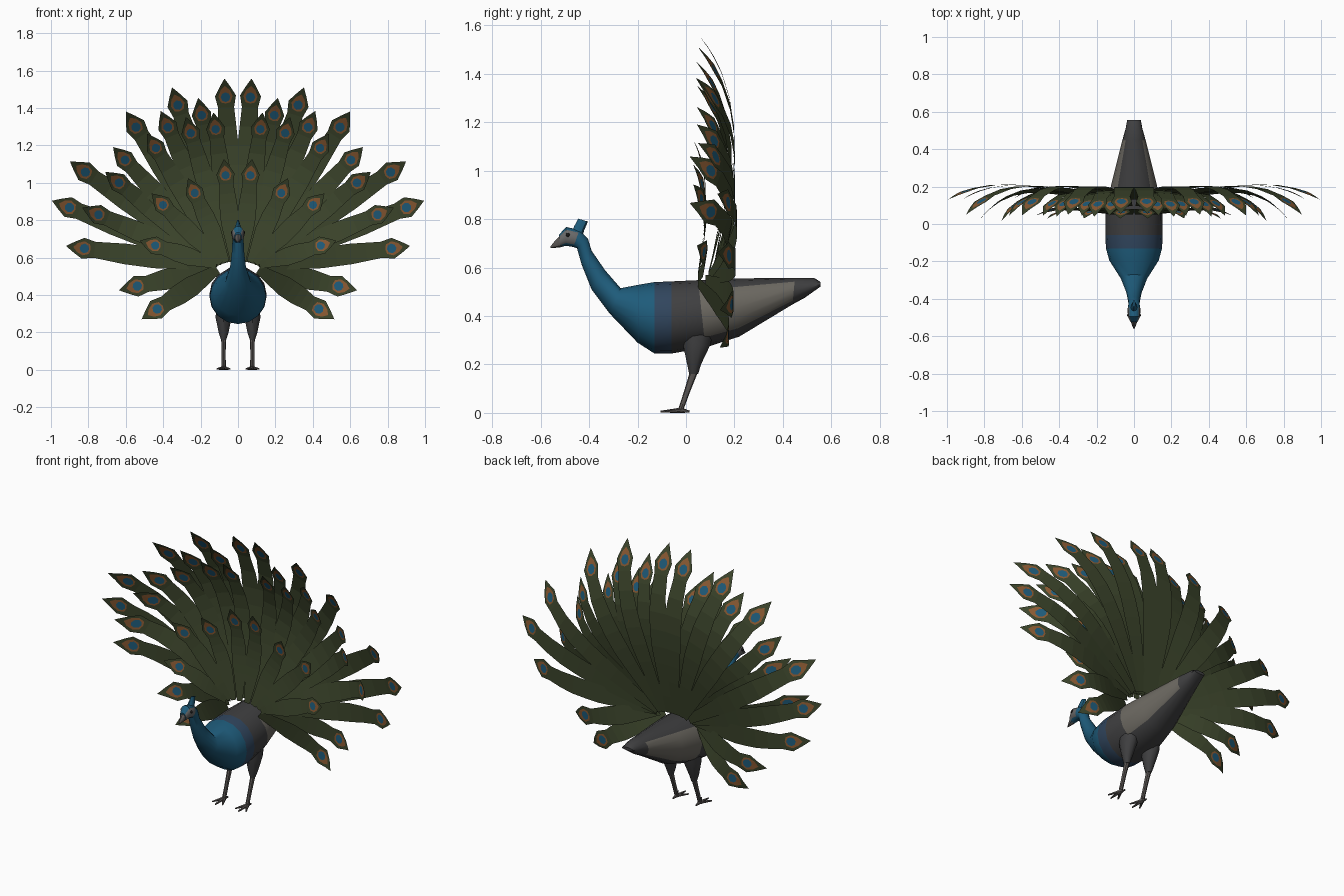
import bpy, bmesh, math
from mathutils import Vector

cube = bpy.data.objects.get("Cube")
if cube:
    bpy.data.objects.remove(cube, do_unlink=True)


def material(name, r, g, b):
    mat = bpy.data.materials.new(name)
    mat.use_nodes = True
    mat.diffuse_color = (r, g, b, 1)
    bsdf = mat.node_tree.nodes["Principled BSDF"]
    bsdf.inputs["Base Color"].default_value = (r, g, b, 1)
    bsdf.inputs["Roughness"].default_value = 0.8
    return mat


charcoal = material("charcoal", 0.05, 0.05, 0.052)
taupe = material("wing taupe", 0.15, 0.14, 0.12)
navy = material("dusky navy", 0.03, 0.06, 0.11)
blue = material("peacock blue", 0.013, 0.105, 0.195)
pale = material("pale cheek", 0.14, 0.14, 0.14)
horn = material("horn grey", 0.1, 0.09, 0.085)
green = material("feather green", 0.044, 0.058, 0.024)
copper = material("copper", 0.25, 0.1, 0.032)
black = material("eye black", 0.01, 0.01, 0.01)


def finish(bm, name, mats, smooth=True):
    mesh = bpy.data.meshes.new(name)
    bm.to_mesh(mesh)
    bm.free()
    for m in mats:
        mesh.materials.append(m)
    obj = bpy.data.objects.new(name, mesh)
    bpy.context.collection.objects.link(obj)
    if smooth:
        bpy.ops.object.select_all(action="DESELECT")
        obj.select_set(True)
        bpy.context.view_layer.objects.active = obj
        bpy.ops.object.shade_smooth_by_angle(angle=math.radians(40))
    return obj


def loft(name, sections, mats, sides=16, x=0, rule=lambda i, c: 0):
    """Each section: first edge (y, z), opposite edge (y, z), half width."""
    bm = bmesh.new()
    rings = []
    for y1, z1, y2, z2, w in sections:
        mid = Vector((x, (y1 + y2) / 2, (z1 + z2) / 2))
        up = Vector((x, y1, z1)) - mid
        ring = []
        for k in range(sides):
            a = math.tau * k / sides
            ring.append(bm.verts.new(mid + up * math.cos(a) + Vector((w * math.sin(a), 0, 0))))
        rings.append(ring)
    for i, (lo, hi) in enumerate(zip(rings, rings[1:])):
        for k in range(sides):
            n = (k + 1) % sides
            face = bm.faces.new((lo[k], lo[n], hi[n], hi[k]))
            face.material_index = rule(i, math.cos(math.tau * (k + 0.5) / sides))
    bm.faces.new(rings[0])
    last = bm.faces.new(rings[-1])
    last.material_index = rule(len(sections) - 2, 1)
    bmesh.ops.recalc_face_normals(bm, faces=bm.faces)
    return finish(bm, name, mats)


# Body, neck and head in one loft, tail end first
body_sections = [
    (.556, .54, .556, .522, .036), (.53, .557, .49, .475, .045),
    (.45, .558, .44, .448, .063), (.2, .555, .22, .315, .122),
    (.05, .548, .08, .27, .152), (-.06, .543, -.06, .245, .153),
    (-.13, .54, -.13, .245, .15), (-.19, .53, -.2, .29, .132),
    (-.27, .515, -.315, .41, .07), (-.335, .59, -.39, .51, .042),
    (-.39, .67, -.43, .61, .032), (-.405, .72, -.45, .68, .03),
    (-.44, .755, -.465, .685, .034), (-.495, .768, -.495, .69, .033),
    (-.525, .735, -.52, .685, .02)]


def body_colour(i, c):
    side = abs(c) < 0.77
    if i < 5:
        return 1 if side and i in (2, 3) else 0
    if i == 5:
        return 2
    return 4 if side and i >= 12 else 3


loft("body", body_sections, (charcoal, taupe, navy, blue, pale), rule=body_colour)

# Beak and crest
loft("beak", [(-.515, .735, -.51, .685, .021), (-.54, .712, -.535, .682, .012),
              (-.56, .687, -.56, .68, .003)], [horn], sides=8)
loft("crest", [(-.473, .742, -.43, .723, .02), (-.462, .77, -.42, .755, .016),
               (-.445, .802, -.405, .79, .006)], [blue], sides=8)


def toe(name, start, end):
    a, b = Vector(start), Vector(end)
    bm = bmesh.new()
    bmesh.ops.create_cone(bm, cap_ends=True, segments=6, radius1=.011, radius2=.004,
                          depth=(b - a).length)
    obj = finish(bm, name, [horn])
    obj.rotation_euler = (b - a).to_track_quat("Z", "Y").to_euler()
    obj.location = (a + b) / 2


# Legs, feet and eyes on both sides
for side, s in (("left", 1), ("right", -1)):
    x = s * .077
    loft(side + "_thigh", [(-.02, .36, .12, .36, .04), (-.012, .28, .1, .28, .045),
                           (.005, .2, .062, .2, .028), (.013, .16, .05, .16, .014)],
         [charcoal], sides=10, x=x)
    loft(side + "_shin", [(.016, .17, .05, .17, .013), (-.008, .09, .018, .09, .011),
                          (-.032, .015, -.01, .015, .012), (-.034, .004, -.012, .004, .012)],
         [horn], sides=8, x=x)
    for label, dx, y in (("inner", -.035, -.085), ("middle", 0, -.105),
                         ("outer", .035, -.085), ("back", 0, .015)):
        toe(f"{side}_{label}_toe", (x, -.02, .011), (x + s * dx, y, .005))
    bm = bmesh.new()
    bmesh.ops.create_uvsphere(bm, u_segments=10, v_segments=6, radius=.009)
    finish(bm, side + "_eye", [black]).location = (s * .029, -.488, .735)


# Train feathers: a bowed sheet with a spade tip holding an inset eye spot
def outline(half):
    """Mirror the right-hand outline (width, distance from tip)."""
    return half + [(-u, d) for u, d in half[-2:0:-1]]


SPADE = outline([(0, 0), (.029, .045), (.056, .093), (.043, .155), (0, .155)])
SPOT = outline([(0, .04), (.024, .062), (.038, .095), (.026, .127), (0, .134)])
PUPIL = outline([(0, .074), (.018, .082), (.026, .1), (.018, .118), (0, .126)])


def feather(name, s, eye_x, eye_z, tip_y, root, scale, twist):
    theta = math.atan2(eye_x, eye_z - .52)
    base = Vector((.01 + .11 * math.sin(theta), .55 + .03 * math.cos(theta)))
    along = Vector((eye_x, eye_z)) - base
    length = along.length + .095 * scale
    along.normalize()
    start, rise = root(theta / 2)
    curl = start + rise - tip_y
    lean = twist * math.sin(theta)
    bm = bmesh.new()

    def point(u, d):
        t = 1 - d / length
        p = base + along * (length - d) + Vector((along.y, -along.x)) * u
        y = start + rise * t - curl * t ** 4 - u * lean * t
        return bm.verts.new((s * p.x, y, p.y))

    rings = [[point(u * scale, d * scale) for u, d in shape] for shape in (SPADE, SPOT, PUPIL)]
    for index, (outer, inner) in enumerate(zip(rings, rings[1:])):
        for k in range(len(outer)):
            n = (k + 1) % len(outer)
            bm.faces.new((outer[k], outer[n], inner[n], inner[k])).material_index = index
    bm.faces.new(rings[2]).material_index = 2
    # Stem widening behind the tip, then narrowing to the root
    neck = .155 * scale
    steps = 8
    rows = []
    for k in range(steps + 1):
        f = k / steps
        w = scale * (.043 + .012 * min(1, f * 4)) - .03 * max(0, f - .5) * 2
        d = neck + (length - neck) * f
        rows.append((point(-w, d), point(w, d)))
    for (a, b), (c, e) in zip(rows, rows[1:]):
        bm.faces.new((a, b, e, c))
    bmesh.ops.recalc_face_normals(bm, faces=bm.faces)
    if sum(f.normal.y for f in bm.faces) > 0:
        bmesh.ops.reverse_faces(bm, faces=bm.faces)
    finish(bm, name, (green, copper, blue), smooth=False)


def bowed(shift):
    """Root depth and backward rise, by how far the feather leans out."""
    return lambda q: (.13 - .08 * q ** 3 - shift, .16 + .07 * q)


# Layer: name, root rule, scale, twist, then eye x, eye z and tip depth of each feather
LAYERS = (
    ("long", bowed(0), 1, 0,
     [(.067, 1.463, .055), (.323, 1.42, .05), (.548, 1.302, .045), (.82, 1.06, .05),
      (.906, .87, .13), (.826, .65, .13), (.543, .447, .14), (.436, .323, .14)]),
    ("middle", bowed(.02), .94, .45,
     [(.195, 1.366, .04), (.377, 1.302, .04), (.607, 1.126, .045), (.64, 1.003, .015),
      (.75, .832, .015)]),
    ("inner", bowed(.035), .9, .4,
     [(.12, 1.291, .045), (.254, 1.27, .045), (.441, 1.19, .045)]),
    ("front", lambda q: (.05, .07), .87, .3,
     [(.067, 1.045, .03), (.233, .95, .03), (.404, .885, .03), (.447, .666, .045)]))

for layer, root, scale, twist, eyes in LAYERS:
    for i, (ex, ez, tip_y) in enumerate(eyes):
        for side, s in (("left", 1), ("right", -1)):
            feather(f"{side}_{layer}_feather_{i + 1}", s, ex, ez, tip_y, root, scale, twist)
